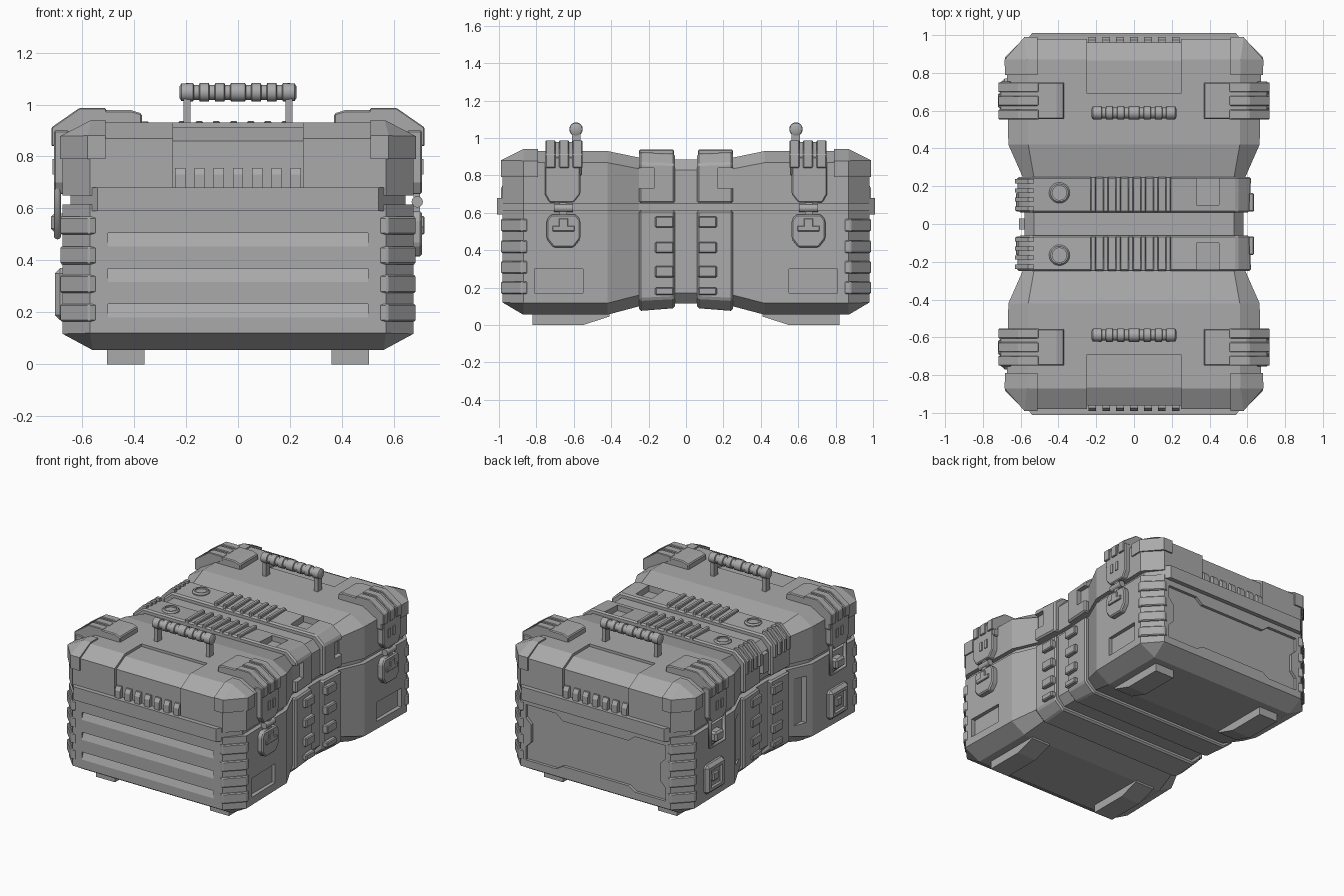
import bpy, bmesh, math
from mathutils import Vector

cube = bpy.data.objects.get("Cube")
if cube:
    bpy.data.objects.remove(cube)

grey = bpy.data.materials.new("case grey")
grey.use_nodes = True
COLOUR = (0.40, 0.40, 0.40, 1)
grey.diffuse_color = COLOUR
grey.node_tree.nodes["Principled BSDF"].inputs["Base Color"].default_value = COLOUR


def finish(name, bm, mirror="", bevel=0):
    """Turn a bmesh into an object, mirrored across the named axes."""
    bmesh.ops.remove_doubles(bm, verts=bm.verts, dist=1e-5)
    bmesh.ops.recalc_face_normals(bm, faces=bm.faces)
    mesh = bpy.data.meshes.new(name)
    bm.to_mesh(mesh)
    bm.free()
    mesh.materials.append(grey)
    ob = bpy.data.objects.new(name, mesh)
    bpy.context.collection.objects.link(ob)
    if bevel:
        mod = ob.modifiers.new("bevel", 'BEVEL')
        mod.width, mod.segments = bevel, 1
    if mirror:
        mod = ob.modifiers.new("mirror", 'MIRROR')
        mod.use_axis = ["x" in mirror, "y" in mirror, False]
        mod.use_mirror_merge = False
    return ob


def prism(name, axis, points, a, b, mirror="", bevel=0):
    """Extrude a 2D outline along an axis from a to b."""
    place = {"x": lambda p, t: (t, p[0], p[1]),
             "y": lambda p, t: (p[0], t, p[1]),
             "z": lambda p, t: (p[0], p[1], t)}[axis]
    bm = bmesh.new()
    ends = [[bm.verts.new(place(p, t)) for p in points] for t in (a, b)]
    n = len(points)
    bm.faces.new(ends[0])
    bm.faces.new(ends[1])
    for i in range(n):
        j = (i + 1) % n
        bm.faces.new((ends[0][i], ends[0][j], ends[1][j], ends[1][i]))
    return finish(name, bm, mirror, bevel)


def box(name, x, y, z, mirror="", bevel=0):
    return prism(name, "z", [(x[0], y[0]), (x[1], y[0]), (x[1], y[1]), (x[0], y[1])],
                 z[0], z[1], mirror, bevel)


def lathe(name, profile, axis, centre, mirror="", sides=20):
    """Spin (radius, height) points about an axis."""
    bm = bmesh.new()
    rings = []
    for r, h in profile:
        ring = []
        for i in range(sides):
            t = 2 * math.pi * i / sides
            u, v = r * math.cos(t), r * math.sin(t)
            co = (h, u, v) if axis == "x" else (u, h, v) if axis == "y" else (u, v, h)
            ring.append(bm.verts.new(Vector(co) + Vector(centre)))
        rings.append(ring)
    for lo, hi in zip(rings, rings[1:]):
        for i in range(sides):
            j = (i + 1) % sides
            bm.faces.new((lo[i], lo[j], hi[j], hi[i]))
    bm.faces.new(rings[0])
    bm.faces.new(rings[-1])
    ob = finish(name, bm, mirror)
    for o in bpy.context.selected_objects:
        o.select_set(False)
    ob.select_set(True)
    bpy.context.view_layer.objects.active = ob
    bpy.ops.object.shade_smooth_by_angle(angle=math.radians(35))
    return ob


# y, half width, top half width, bottom, top, chamfer height
STATIONS = [(.98, .57, .57, .12, .87, 0), (.87, .675, .56, .055, .93, .062),
            (.42, .665, .56, .055, .93, .062), (.25, .59, .53, .1, .895, .06),
            (.06, .58, .53, .115, .885, .055)]


def shell(name, grow, cuts, mirror="", bevel=0):
    """Waisted chamfered case volume, grown evenly and trimmed by planes."""
    bm = bmesh.new()
    rings = []
    full = STATIONS + [(-s[0],) + s[1:] for s in reversed(STATIONS)]
    for y, hw, xi, zb, zt, ch in full:
        hw, xi, zb, zt = hw + grow, xi + grow * .5, zb - grow, zt + grow
        if not ch:
            xi = hw
        y += math.copysign(grow, y) if abs(y) > .9 else 0
        half = [(xi, zb), (hw, zb + ch), (hw, zt - ch), (xi, zt)]
        ring = half + [(-x, z) for x, z in reversed(half)]
        rings.append([bm.verts.new((x, y, z)) for x, z in ring])
    for a, b in zip(rings, rings[1:]):
        for i in range(8):
            j = (i + 1) % 8
            bm.faces.new((a[i], a[j], b[j], b[i]))
    bm.faces.new(rings[0])
    bm.faces.new(rings[-1])
    bmesh.ops.remove_doubles(bm, verts=bm.verts, dist=1e-5)
    for axis, value, keep in cuts:
        no = Vector((axis == "x", axis == "y", axis == "z")) * -keep
        co = Vector((axis == "x", axis == "y", axis == "z")) * value
        bmesh.ops.bisect_plane(bm, geom=bm.verts[:] + bm.edges[:] + bm.faces[:],
                               plane_co=co, plane_no=no, clear_outer=True)
        bmesh.ops.holes_fill(bm, edges=[e for e in bm.edges if e.is_boundary], sides=0)
    return finish(name, bm, mirror, bevel)


def carve(targets, cutters):
    """Subtract cutters from targets, then discard the cutters."""
    for ob in targets:
        bpy.context.view_layer.objects.active = ob
        for mod in list(ob.modifiers):
            bpy.ops.object.modifier_apply(modifier=mod.name)
        for c in cutters:
            mod = ob.modifiers.new("cut", 'BOOLEAN')
            mod.operation, mod.solver, mod.object = 'DIFFERENCE', 'EXACT', c
            bpy.ops.object.modifier_apply(modifier=mod.name)
    for c in cutters:
        bpy.data.objects.remove(c)


# main volumes, with a recessed seam between them
body = shell("body", 0, [("z", .615, -1)])
lid = shell("lid", 0, [("z", .65, 1)])
shell("seam_core", -.03, [("z", .59, 1), ("z", .68, -1)])
band = [("y", .06, 1), ("y", .25, -1)]
low_strap = shell("lower_strap", .025, band + [("z", .615, -1)], "y", .01)
top_strap = shell("upper_strap", .03, band + [("z", .65, 1)], "y", .01)
shell("lid_corner_guard", .01, [("x", .51, 1), ("y", .79, 1), ("z", .79, 1)], "xy")

# recesses in the body: front slots, back panel, side pockets
cuts = [prism("slot_cutter", "x", [(-1.1, z), (-.96, z), (-.985, z - .065), (-1.1, z - .065)], -.5, .5)
        for z in (.505, .368, .232)]
half = [(.25, .51), (.30, .55), (.53, .55), (.53, .46), (.49, .42), (.49, .30),
        (.53, .26), (.53, .17), (.30, .17), (.25, .2)]
cuts.append(prism("back_cutter", "y", half + [(-x, z) for x, z in reversed(half)], .96, 1.1))
cuts.append(box("pocket_cutter", (.645, .9), (.55, .81), (.17, .30), "y"))
cuts.append(box("tall_pocket_cutter", (-.9, -.61), (.29, .38), (.22, .54), "y"))
carve([body], cuts)

# recesses in the lid: end panels and square wells beside the ribs
panel = prism("panel_cutter", "x", [(.69, .912), (.865, .912), (.962, .86), (.962, .66),
              (1.1, .66), (1.1, 1.1), (.69, 1.1)], -.25, .25, "y")
wells = [box("well_cutter", (.33, .45), (.10, .24), (.88, 1.1), "y"),
         box("side_well_cutter", (.585, .9), (.17, .25), (.73, .84), "y")]
carve([lid], [panel])
carve([lid, top_strap], wells)

# grille bars at both ends of the lid
for i in range(7):
    x = -.222 + i * .074
    prism("grille_bar", "x", [(.95, .655), (.99, .655), (.99, .73), (.975, .755), (.95, .755)],
          x - .02, x + .02, "y")

# corner bumpers down the body
for z in (.165, .275, .385, .5):
    prism("corner_bumper", "z", [(.53, .95), (.545, .98), (.575, .99), (.685, .88),
          (.68, .85), (.64, .84)], z, z + .068, "xy", .006)

# strap details: ribs, knobs, side blocks
for i in range(7):
    x = -.215 + i * .066
    box("top_rib", (x - .014, x + .014), (.065, .25), (.88, .937), "y", .005)
lathe("knob", [(.055, .88), (.055, .925), (.047, .935), (.038, .935), (.038, .925)], "z",
      (-.395, .165, 0), "y")
for z in (.16, .255, .385, .52):
    h = .04 if z < .2 else .06
    box("strap_block", (.57, .635), (.065, .165), (z, z + h), "y", .006)
    box("strap_block_far", (-.625, -.57), (.065, .165), (z, z + h), "y", .006)
for i in range(4):
    y = .082 + i * .048
    prism("edge_rib", "y", [(-.53, .937), (-.56, .937), (-.63, .865), (-.63, .78), (-.56, .78),
          (-.53, .88)], y - .011, y + .011, "y")
box("hinge_block", (-.61, -.55), (-.03, .03), (.70, .83))

# corner latches wrapping over the lid edge
prism("latch_top", "y", [(.37, .92), (.37, .965), (.41, .978), (.60, .978), (.705, .91),
      (.705, .80), (.64, .80), (.64, .90)], .555, .75, "xy", .006)
prism("latch_face", "x", [(.755, .90), (.755, .70), (.73, .655), (.60, .655), (.565, .70),
      (.565, .90)], .65, .708, "xy", .006)
for y in (.58, .652, .724):
    prism("latch_finger", "y", [(.50, .96), (.51, .987), (.61, .987), (.718, .912), (.718, .84),
          (.69, .84)], y - .026, y + .026, "xy", .004)
for y in (.625, .675):
    box("latch_tab", (.70, .714), (y - .012, y + .012), (.73, .79), "xy")

# buckles on the left side
prism("buckle", "x", [(.565, .56), (.585, .59), (.725, .59), (.745, .56), (.745, .46),
      (.71, .415), (.60, .415), (.565, .46)], .66, .708, "y", .008)
box("buckle_bar", (.70, .718), (.595, .715), (.50, .53), "y", .004)
box("buckle_tab", (.70, .718), (.63, .68), (.50, .57), "y", .004)
box("buckle_link", (.675, .70), (.635, .675), (.57, .67), "y")
lathe("buckle_pin", [(.022, .605), (.022, .705)], "y", (.69, 0, .625), "y", 12)

# wire bails, hooks and framed plates on the right side
wire = bpy.data.curves.new("wire_bail", 'CURVE')
wire.dimensions = '3D'
wire.bevel_depth, wire.bevel_resolution, wire.use_fill_caps = .013, 2, True
for s in (1, -1):
    line = wire.splines.new('POLY')
    line.points.add(3)
    for p, (y, z) in zip(line.points, [(.58, .69), (.58, .49), (.73, .49), (.73, .69)]):
        p.co = (-.695, s * y, z, 1)
wire.materials.append(grey)
bpy.context.collection.objects.link(bpy.data.objects.new("wire_bail", wire))
box("bail_hook", (-.72, -.65), (.61, .70), (.51, .58), "y", .012)
frame = box("side_frame", (-.705, -.65), (.57, .77), (.17, .37), "y", .02)
carve([frame], [box("frame_cutter", (-.9, -.685), (.61, .73), (.21, .33), "y")])
box("frame_stud", (-.70, -.66), (.64, .70), (.24, .30), "y", .008)

# carry handles
grip = [(.022, -.225), (.034, -.218)]
for x in (-.16, -.10, -.04, .04, .10, .16):
    grip += [(.036, x - .013), (.029, x - .01), (.029, x + .01), (.036, x + .013)]
grip += [(.034, .218), (.022, .225)]
lathe("handle_grip", grip, "x", (0, .588, 1.047), "y")
box("handle_post", (.183, .21), (.565, .61), (.91, 1.04), "xy")

# sloped feet
prism("foot", "x", [(.82, .08), (.82, 0), (.55, 0), (.41, .045), (.41, .08)], .36, .505, "xy")
